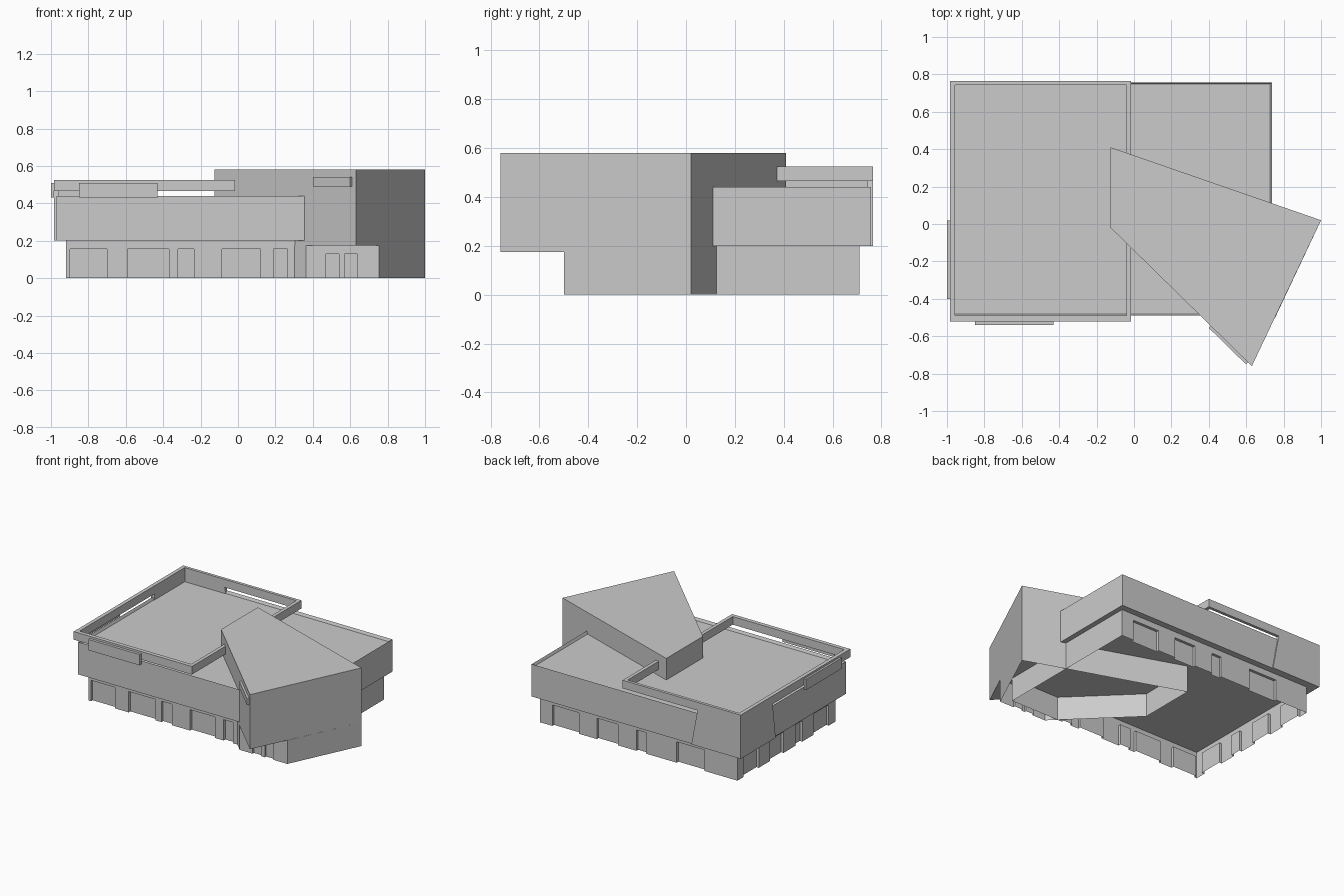
import bpy, bmesh
from mathutils import Vector

if "Cube" in bpy.data.objects:
    bpy.data.objects.remove(bpy.data.objects["Cube"])


def extrude(name, pts, vec):
    """Solid made by sweeping a flat polygon along vec."""
    bm = bmesh.new()
    face = bm.faces.new([bm.verts.new(p) for p in pts])
    res = bmesh.ops.extrude_face_region(bm, geom=[face], use_keep_orig=True)
    verts = [g for g in res['geom'] if isinstance(g, bmesh.types.BMVert)]
    bmesh.ops.translate(bm, verts=verts, vec=Vector(vec))
    bmesh.ops.recalc_face_normals(bm, faces=bm.faces[:])
    mesh = bpy.data.meshes.new(name)
    bm.to_mesh(mesh)
    bm.free()
    ob = bpy.data.objects.new(name, mesh)
    bpy.context.collection.objects.link(ob)
    return ob


def prism(name, pts, z0, z1):
    return extrude(name, [(x, y, z0) for x, y in pts], (0, 0, z1 - z0))


def box(name, x0, x1, y0, y1, z0, z1):
    return prism(name, [(x0, y0), (x1, y0), (x1, y1), (x0, y1)], z0, z1)


def carve(ob, cutters):
    """Cut the window recesses, then open the underside."""
    for c in cutters:
        m = ob.modifiers.new("recess", 'BOOLEAN')
        m.operation, m.solver, m.object = 'DIFFERENCE', 'EXACT', c
    dg = bpy.context.evaluated_depsgraph_get()
    mesh = bpy.data.meshes.new_from_object(ob.evaluated_get(dg))
    ob.modifiers.clear()
    ob.data = mesh
    for c in cutters:
        bpy.data.objects.remove(c)
    bm = bmesh.new()
    bm.from_mesh(mesh)
    low = [f for f in bm.faces if all(abs(v.co.z) < 1e-4 for v in f.verts)]
    bmesh.ops.delete(bm, geom=low, context='FACES')
    bm.to_mesh(mesh)
    bm.free()


# Ground storey with recessed windows on the front, back and left
X0, X1, Y0, Y1, D = -0.92, 0.70, -0.44, 0.71, 0.02
ground = box("ground_storey", X0, X1, Y0, Y1, 0, 0.2)
cuts = []
for a, b in [(-.899, -.70), (-.59, -.37), (-.32, -.235), (-.085, .12), (.19, .265)]:
    cuts.append(box("cutter", a, b, Y0 - .1, Y0 + D, -.1, .155))
for a, b in [(.38, .60), (.06, .235), (-.17, -.09), (-.65, -.42)]:
    cuts.append(box("cutter", a, b, Y1 - D, Y1 + .1, -.1, .155))
for a, b in [(.46, .64), (.17, .33), (-.05, .03), (-.36, -.18)]:
    cuts.append(box("cutter", X0 - .1, X0 + D, a, b, -.1, .155))
carve(ground, cuts)

# Upper storey with a shallow roof parapet
upper = box("upper_storey", -0.97, 0.737, -0.49, 0.757, 0.2, 0.44)
bm = bmesh.new()
bm.from_mesh(upper.data)
top = max(bm.faces, key=lambda f: f.calc_center_median().z)
bmesh.ops.inset_region(bm, faces=[top], thickness=0.013)
bmesh.ops.translate(bm, verts=top.verts[:], vec=(0, 0, -0.02))
bm.to_mesh(upper.data)
bm.free()

# Raised roof frame
FX0, FX1, FY0, FY1 = -0.985, -0.015, -0.52, 0.765
Z0, Z1 = 0.465, 0.525
box("frame_front", FX0, FX1, FY0, FY0 + .03, Z0, Z1)
box("frame_back", FX0, FX1, FY1 - .022, FY1, Z0, Z1)
box("frame_left", FX0, FX0 + .028, FY0 + .03, FY1 - .022, Z0, Z1)
box("frame_right", FX1 - .026, FX1, FY0 + .03, FY1 - .022, Z0, Z1)

# Slanted corner panels carrying the frame
extrude("corner_panel_back", [(FX0, FY1, .2), (-.58, FY1, .2), (-.63, FY1, Z0), (FX0, FY1, Z0)],
        (0, -.022, 0))
extrude("corner_panel_left", [(FX0, FY1 - .022, .2), (FX0, .355, .2), (FX0, .39, Z0),
                              (FX0, FY1 - .022, Z0)], (.028, 0, 0))

# Sign boards on the frame
box("sign_front", -0.85, -0.43, -0.54, FY0, 0.43, 0.51)
box("sign_left", -1.0, FX0, -0.40, 0.02, 0.43, 0.51)

# Angled entrance volume, with a notch under its front corner
P1, P2, P3, P4 = (-.125, .41), (1, .02), (.63, -.76), (-.125, -.02)
prism("entrance_upper", [P1, P2, P3, P4], 0.175, 0.58)
entry = prism("entrance_lower", [P1, P2, (.755, -.5), (.364, -.5), P4], 0, 0.175)
carve(entry, [box("cutter", a, b, -.6, -.485, -.1, .13) for a, b in [(.47, .54), (.57, .64)]])

# Sign on the angled face
d = (Vector(P3) - Vector(P4)).normalized()
n = Vector((d.y, -d.x))
s, e = Vector(P4) + d * .75, Vector(P4) + d * 1.027
prism("sign_entrance", [s, e, e + n * .015, s + n * .015], 0.49, 0.54)
